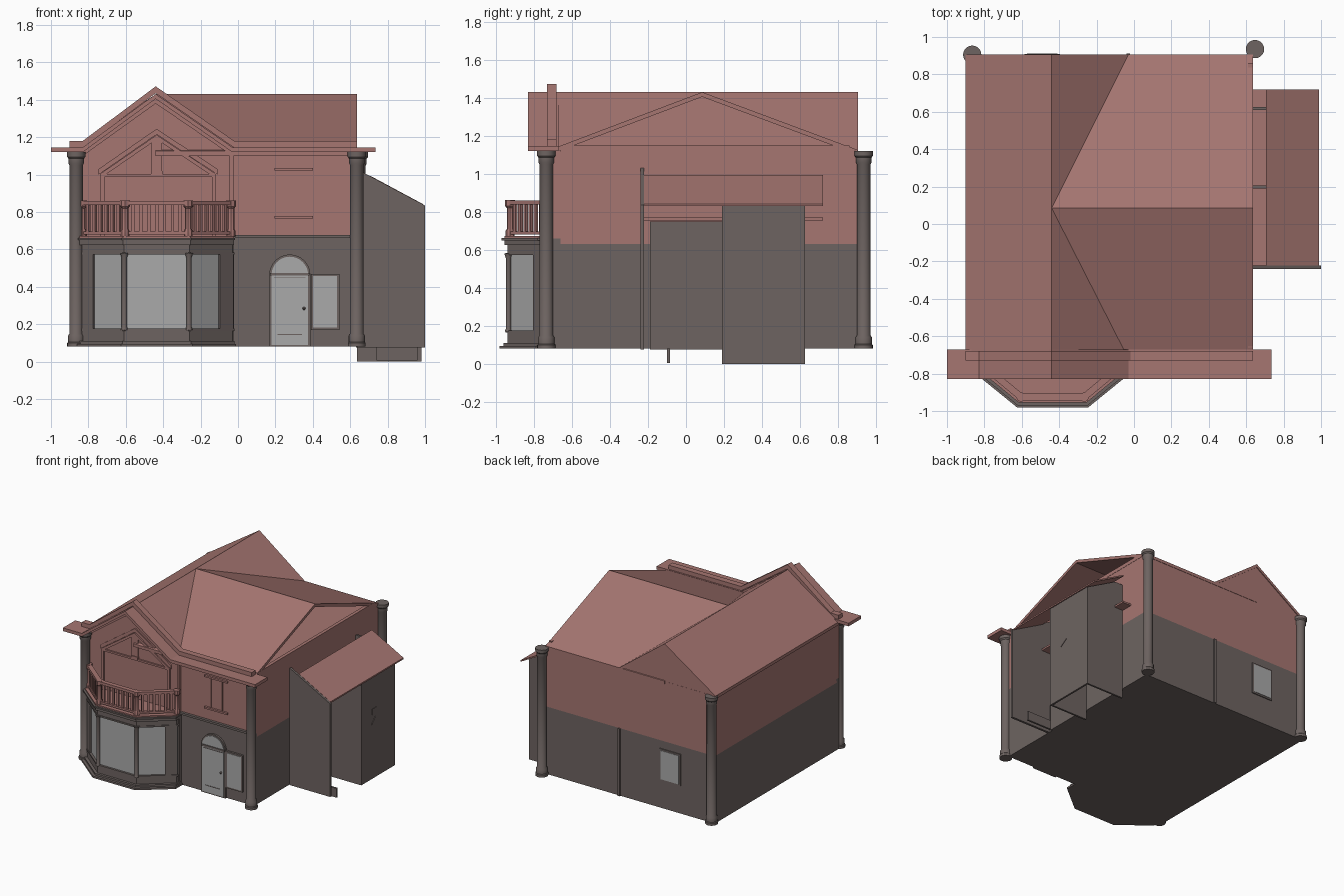
import bpy, bmesh, math
from mathutils import Vector

if "Cube" in bpy.data.objects:
    bpy.data.objects.remove(bpy.data.objects["Cube"])


def material(name, col):
    m = bpy.data.materials.new(name)
    m.diffuse_color = (*col, 1)
    m.use_nodes = True
    m.node_tree.nodes["Principled BSDF"].inputs["Base Color"].default_value = m.diffuse_color
    return m


RED = material("painted_red", (0.38, 0.18, 0.165))
GREY = material("stone_grey", (0.155, 0.127, 0.12))
GLASS = material("pale_glass", (0.40, 0.40, 0.40))


def finish(name, bm, mat):
    bmesh.ops.recalc_face_normals(bm, faces=bm.faces)
    me = bpy.data.meshes.new(name)
    bm.to_mesh(me)
    bm.free()
    ob = bpy.data.objects.new(name, me)
    bpy.context.collection.objects.link(ob)
    me.materials.append(mat)
    return ob


def prism(name, pts, axis, a, b, mat):
    """Extrude a 2D outline along an axis from a to b."""
    place = {'x': lambda p, t: (t, p[0], p[1]), 'y': lambda p, t: (p[0], t, p[1]),
             'z': lambda p, t: (p[0], p[1], t)}[axis]
    bm = bmesh.new()
    f = bm.faces.new([bm.verts.new(place(p, a)) for p in pts])
    ext = bmesh.ops.extrude_face_region(bm, geom=[f])['geom']
    move = Vector(place((0, 0), b - a))
    bmesh.ops.translate(bm, vec=move, verts=[v for v in ext if isinstance(v, bmesh.types.BMVert)])
    return finish(name, bm, mat)


def box(name, x0, x1, y0, y1, z0, z1, mat):
    return prism(name, [(x0, y0), (x1, y0), (x1, y1), (x0, y1)], 'z', z0, z1, mat)


def band(name, path, t, axis, a, b, mat):
    """Open path given vertical thickness t, then extruded."""
    return prism(name, path + [(p, z + t) for p, z in reversed(path)], axis, a, b, mat)


def bar(name, p, q, w, axis, a, b, mat):
    """Straight strip from p to q of width w."""
    p, q = Vector(p), Vector(q)
    d = (q - p).normalized() * w / 2
    n = Vector((-d.y, d.x))
    return prism(name, [p - d + n, p - d - n, q + d - n, q + d + n], axis, a, b, mat)


def lathe(name, profile, x, y, mat, n=20):
    bm = bmesh.new()
    rings = [[bm.verts.new((x + r * math.cos(k * math.tau / n), y + r * math.sin(k * math.tau / n), z))
              for k in range(n)] for r, z in profile]
    for lo, hi in zip(rings, rings[1:]):
        for k in range(n):
            bm.faces.new((lo[k], lo[(k + 1) % n], hi[(k + 1) % n], hi[k]))
    bm.faces.new(rings[0])
    bm.faces.new(rings[-1])
    ob = finish(name, bm, mat)
    bpy.ops.object.select_all(action='DESELECT')
    ob.select_set(True)
    bpy.context.view_layer.objects.active = ob
    bpy.ops.object.shade_smooth_by_angle(angle=math.radians(35))
    return ob


# Main walls: grey ground floor, red upper floor, gabled left wing
box("ground_floor", -0.89, 0.635, -0.70, 0.90, 0.08, 0.63, GREY)
box("front_wall_band", -0.89, 0.635, -0.70, -0.66, 0.62, 0.66, GREY)
box("upper_floor", -0.89, 0.635, -0.699, 0.90, 0.63, 1.12, RED)
prism("wing_gable_wall", [(-0.89, 1.11), (-0.03, 1.11), (-0.44, 1.405)], 'y', -0.699, 0.899, RED)

# Cross-gabled roof; the right end is open
band("wing_roof", [(-0.90, 1.10), (-0.44, 1.405), (-0.03, 1.10)], 0.025, 'y', -0.72, 0.905, RED)
band("main_roof", [(-0.72, 1.10), (0.085, 1.405), (0.905, 1.10)], 0.025, 'x', -0.44, 0.636, RED)
box("attic_tie_beam", 0.61, 0.637, -0.66, 0.86, 1.12, 1.15, RED)

# Front cornice following the gable, in three layers
band("cornice_wide", [(-1.0, 1.12), (-0.83, 1.12), (-0.44, 1.405), (-0.03, 1.12), (0.735, 1.12)],
     0.026, 'y', -0.83, -0.67, RED)
band("cornice_crown", [(-0.90, 1.143), (-0.83, 1.143), (-0.44, 1.435), (-0.02, 1.143), (0.635, 1.143)],
     0.037, 'y', -0.73, -0.68, RED)
band("cornice_bed", [(-0.83, 1.10), (-0.44, 1.38), (-0.03, 1.10), (0.60, 1.10)],
     0.025, 'y', -0.725, -0.69, RED)

# Corner columns
column = [(0.048, 0.08), (0.048, 0.10), (0.043, 0.105), (0.043, 0.14), (0.036, 0.15), (0.036, 1.05),
          (0.041, 1.06), (0.041, 1.085), (0.049, 1.095), (0.049, 1.12)]
for i, (x, y) in enumerate([(-0.865, -0.735), (0.635, -0.735), (-0.865, 0.905), (0.647, 0.935)]):
    lathe(f"corner_column_{i}", column, x, y, GREY)


# Bay window on a canted plan
def bay(o):
    left = [(-0.84 - o * 0.5, -0.69), (-0.84 - o * 0.5, -0.75 - o), (-0.61 - 0.4 * o, -0.94 - o)]
    return left + [(-0.87 - x, y) for x, y in reversed(left)]


for name, o, z0, z1, m in [("plinth", 0.04, 0.08, 0.095, GREY), ("plinth_step", 0.02, 0.095, 0.11, GREY),
                           ("apron", 0, 0.08, 0.17, GREY), ("glass", -0.012, 0.17, 0.58, GLASS),
                           ("header", 0, 0.58, 0.65, GREY), ("header_trim", 0.015, 0.625, 0.65, GREY),
                           ("top_moulding", 0.03, 0.65, 0.662, GREY),
                           ("balcony_floor", 0.015, 0.662, 0.672, RED)]:
    prism("bay_" + name, bay(o), 'z', z0, z1, m)
plan = [Vector(p) for p in bay(-0.006)]
for k, a, b in [(1, 0, 0.27), (3, 0.73, 1)]:
    p, q = plan[k], plan[k + 1]
    bar(f"bay_pier_{k}", p.lerp(q, a), p.lerp(q, b), 0.012, 'z', 0.17, 0.58, GREY)
for k in (2, 3):
    lathe(f"bay_post_{k}", [(0.02, 0.17), (0.014, 0.185), (0.014, 0.555), (0.022, 0.58)],
          *plan[k], GREY, 12)
for k in (1, 2, 3):
    for z in (0.165, 0.572):
        bar(f"bay_window_rail_{k}", plan[k], plan[k + 1], 0.022, 'z', z, z + 0.012, GREY)

# Balcony railing along the bay plan
rail = [Vector(p) for p in bay(-0.015)]
for k in (1, 2, 3):
    p, q = rail[k], rail[k + 1]
    bar(f"top_rail_{k}", p, q, 0.036, 'z', 0.838, 0.86, RED)
    bar(f"bottom_rail_{k}", p, q, 0.026, 'z', 0.68, 0.696, RED)
    n = round((q - p).length / 0.04)
    for j in range(1, n):
        c = p.lerp(q, j / n)
        d = (q - p).normalized() * 0.001
        bar(f"baluster_{k}_{j}", c - d, c + d, 0.016, 'z', 0.69, 0.84, RED)
for k in (1, 2, 3, 4):
    lathe(f"newel_{k}", [(0.024, 0.67), (0.024, 0.70), (0.018, 0.71), (0.018, 0.82),
                         (0.026, 0.83), (0.026, 0.862)], *rail[k], RED, 8)

# Gable window above the balcony
outline = [(-0.725, 0.67), (-0.725, 1.0), (-0.435, 1.20), (-0.13, 1.0), (-0.13, 0.67)]
for k in range(4):
    bar(f"gable_window_frame_{k}", outline[k], outline[k + 1], 0.02, 'y', -0.715, -0.69, RED)
band("gable_window_hood", [(-0.745, 1.0), (-0.435, 1.215), (-0.11, 1.0)], 0.03, 'y', -0.708, -0.69, RED)
bar("gable_window_transom", (-0.72, 0.995), (-0.135, 0.995), 0.015, 'y', -0.712, -0.69, RED)
box("gable_window_mullion", -0.463, -0.407, -0.71, -0.69, 1.0, 1.19, RED)
box("gable_window_key", -0.465, -0.405, -0.716, -0.69, 1.0, 1.02, RED)

# Front trims right of the bay, and upper window
box("front_pilaster_upper", -0.045, -0.025, -0.722, -0.69, 0.66, 1.12, RED)
box("front_pilaster_lower", -0.04, -0.022, -0.722, -0.69, 0.08, 0.66, GREY)
box("front_belt", -0.025, 0.615, -0.72, -0.69, 0.66, 0.677, GREY)
for z in (0.765, 1.022):
    box("upper_window_ledge", 0.195, 0.40, -0.716, -0.69, z, z + 0.014, RED)
for x in (0.24, 0.34):
    box("upper_window_jamb", x, x + 0.012, -0.706, -0.69, 0.775, 1.025, RED)


# Arched door with side window
def arch(r, z0, cx=0.277, zc=0.463):
    return [(cx + r, z0)] + [(cx + r * math.cos(a * math.pi / 16), zc + r * math.sin(a * math.pi / 16))
                             for a in range(17)] + [(cx - r, z0)]


prism("door_frame", arch(0.11, 0.08), 'y', -0.716, -0.69, GREY)
prism("door_and_fanlight", arch(0.098, 0.09), 'y', -0.720, -0.70, GLASS)
box("door_transom", 0.172, 0.382, -0.726, -0.70, 0.46, 0.475, GREY)
for z, w in ((0.143, 0.065), (0.446, 0.085)):
    box("door_panel_line", 0.277 - w, 0.277 + w, -0.723, -0.70, z, z + 0.005, GREY)
lathe("door_knob", [(0.004, 0.277), (0.009, 0.285), (0.004, 0.293)], 0.353, -0.726, GREY, 10)
box("side_window_frame", 0.39, 0.542, -0.716, -0.69, 0.17, 0.47, GREY)
box("side_window_glass", 0.402, 0.53, -0.719, -0.70, 0.183, 0.457, GLASS)

# Back wall details
box("back_window_frame", -0.585, -0.395, 0.89, 0.908, 0.305, 0.565, GREY)
box("back_window_glass", -0.572, -0.408, 0.89, 0.911, 0.318, 0.552, GLASS)
box("back_pilaster", -0.04, -0.022, 0.89, 0.912, 0.08, 0.63, GREY)

# Side porch: front screen, lean-to roof, enclosure and step
prism("porch_front_screen", [(0.635, 0.075), (1.0, 0.075), (1.0, 0.835), (0.635, 1.03)],
      'y', -0.24, -0.222, GREY)
band("porch_roof", [(0.705, 0.983), (0.99, 0.83)], 0.012, 'y', -0.222, 0.72, RED)
box("porch_wall_ledge", 0.635, 0.712, -0.222, 0.72, 0.755, 0.77, RED)
box("porch_side_door", 0.63, 0.655, -0.19, 0.19, 0.075, 0.75, GREY)
prism("porch_front_partition", [(0.635, 0), (0.98, 0), (0.98, 0.83), (0.635, 0.83)],
      'y', 0.19, 0.205, GREY)
box("porch_outer_wall", 0.965, 0.98, 0.19, 0.625, 0.0, 0.832, GREY)
prism("porch_back_wall", [(0.635, 0), (0.98, 0), (0.98, 0.83), (0.71, 0.975), (0.635, 0.975)],
      'y', 0.61, 0.625, GREY)
box("porch_step_plate", 0.74, 0.96, -0.10, -0.085, 0.005, 0.08, GREY)
prism("porch_wall_bracket", [(0.33, 0.57), (0.385, 0.57), (0.385, 0.49), (0.32, 0.445), (0.37, 0.50), (0.33, 0.52)],
      'x', 0.975, 0.984, GREY)
